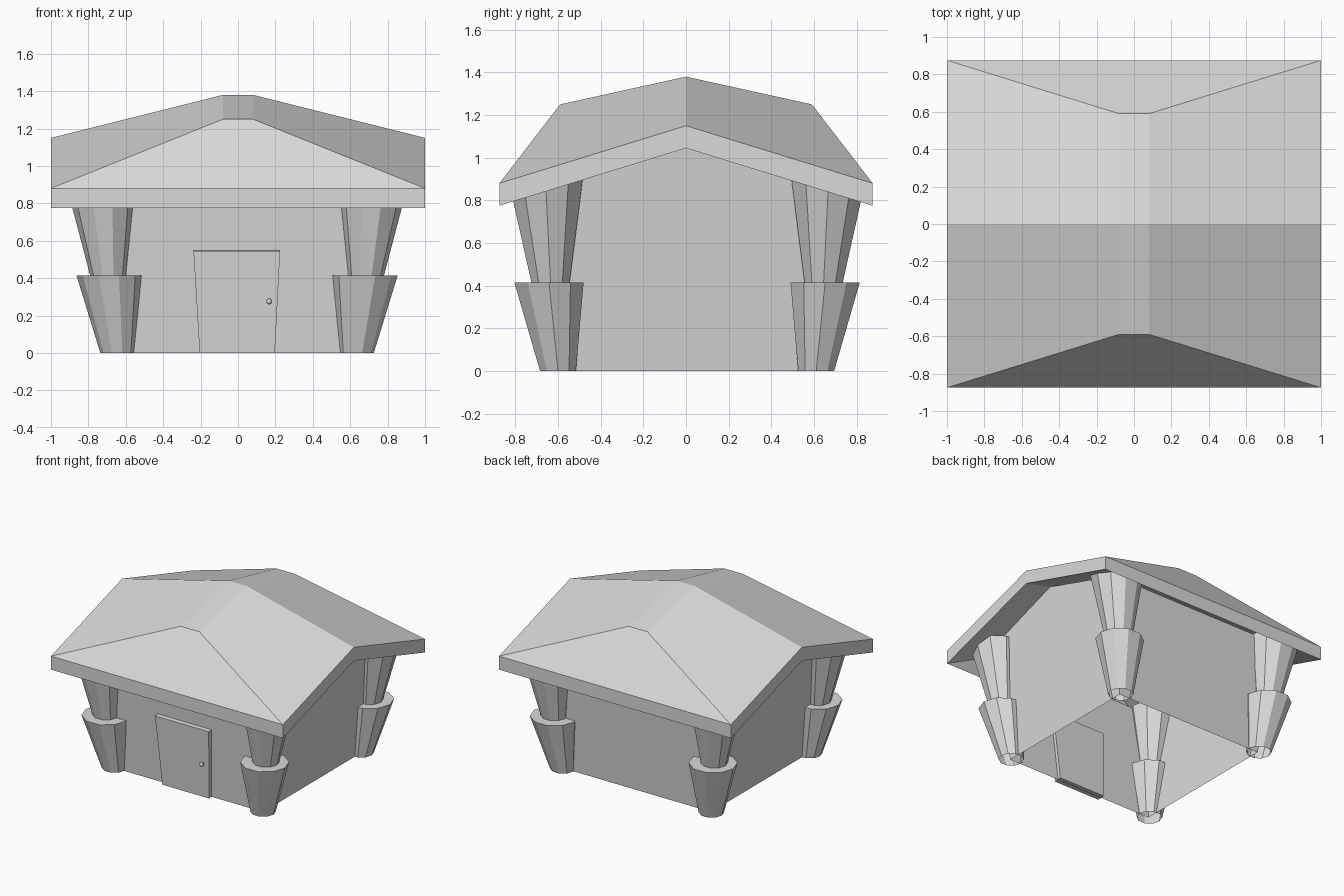
import bpy, bmesh, math
from mathutils import Vector

cube = bpy.data.objects.get("Cube")
if cube:
    bpy.data.objects.remove(cube, do_unlink=True)

stone = bpy.data.materials.new("plain_grey")
stone.use_nodes = True
GREY = (0.7, 0.7, 0.7, 1)
stone.diffuse_color = GREY
stone.node_tree.nodes["Principled BSDF"].inputs["Base Color"].default_value = GREY


def add_object(name, bm):
    bmesh.ops.recalc_face_normals(bm, faces=bm.faces)
    mesh = bpy.data.meshes.new(name)
    bm.to_mesh(mesh)
    bm.free()
    mesh.materials.append(stone)
    obj = bpy.data.objects.new(name, mesh)
    bpy.context.collection.objects.link(obj)
    return obj


def bridge(bm, low, high):
    """Join two equal-length vertex loops with quads."""
    n = len(low)
    for i in range(n):
        j = (i + 1) % n
        bm.faces.new((low[i], low[j], high[j], high[i]))


def loft(name, rings, capped=False):
    """Skin a stack of equal-length point rings."""
    bm = bmesh.new()
    loops = [[bm.verts.new(p) for p in ring] for ring in rings]
    for low, high in zip(loops, loops[1:]):
        bridge(bm, low, high)
    if capped:
        bm.faces.new(loops[0][::-1])
        bm.faces.new(loops[-1])
    return add_object(name, bm)


# Roof: thick shell, flattened hipped top with a matching hollow underside
def six_points(x, y, eave, peak):
    return [(-x, -y, eave), (x, -y, eave), (x, 0, peak),
            (x, y, eave), (-x, y, eave), (-x, 0, peak)]


def build_roof():
    bm = bmesh.new()
    edges = []
    for drop in (0, 0.105):
        edge, crown = [
            [bm.verts.new(p) for p in six_points(x, y, eave - drop, peak - drop)]
            for x, y, eave, peak in ((1, 0.875, 0.88, 1.15), (0.08, 0.59, 1.25, 1.38))]
        bridge(bm, edge, crown)
        bm.faces.new((crown[0], crown[1], crown[2], crown[5]))
        bm.faces.new((crown[5], crown[2], crown[3], crown[4]))
        edges.append(edge)
    bridge(bm, edges[1], edges[0])
    add_object("roof", bm)


build_roof()


# Walls: flaring outwards, gable ends, open underneath
def wall_ring(eave, peak):
    ring = []
    for sx, sy, z in six_points(1, 1, eave, peak):
        ring.append((sx * (0.64 + 0.125 * z), sy * (0.605 + 0.08 * z), z))
    return ring


loft("walls", [wall_ring(0, 0), wall_ring(0.9, 1.1)])


# Corner posts: two stacked, leaning, ten-sided flared tiers, open underneath
def post_ring(sx, sy, x, y, z, radius):
    ring = []
    for k in range(10):
        a = math.radians(36 * k)
        ring.append((sx * x - 0.005 + radius * math.cos(a),
                     sy * y + 0.005 + 0.98 * radius * math.sin(a), z))
    return ring


POST_TIERS = ((0.641, 0.605, 0, 0.09), (0.685, 0.647, 0.415, 0.174),
              (0.69, 0.64, 0.415, 0.096), (0.727, 0.664, 0.91, 0.189))
for side, sx in (("right", -1), ("left", 1)):
    for end, sy in (("front", -1), ("back", 1)):
        loft(f"{end}_{side}_post", [post_ring(sx, sy, *tier) for tier in POST_TIERS])


# Door: leaning slab, wider at the top, set through the front wall
def door_ring(z, left, right):
    y = -0.605 - 0.08 * z
    return [(left, y - 0.034, z), (right, y - 0.034, z),
            (right, y + 0.025, z + 0.005), (left, y + 0.025, z + 0.005)]


loft("door", [door_ring(0, -0.205, 0.197), door_ring(0.545, -0.238, 0.225)], True)

# Door knob: small ball on a short stem
bm = bmesh.new()
bmesh.ops.create_uvsphere(bm, u_segments=10, v_segments=6, radius=0.016)
bmesh.ops.translate(bm, verts=bm.verts, vec=Vector((0.167, -0.688, 0.275)))
add_object("door_knob", bm)
bm = bmesh.new()
bmesh.ops.create_cone(bm, cap_ends=True, segments=8, radius1=0.007, radius2=0.007, depth=0.04)
for v in bm.verts:
    v.co = Vector((0.167 + v.co.x, -0.668 + v.co.z, 0.275 + v.co.y))
add_object("door_knob_stem", bm)
